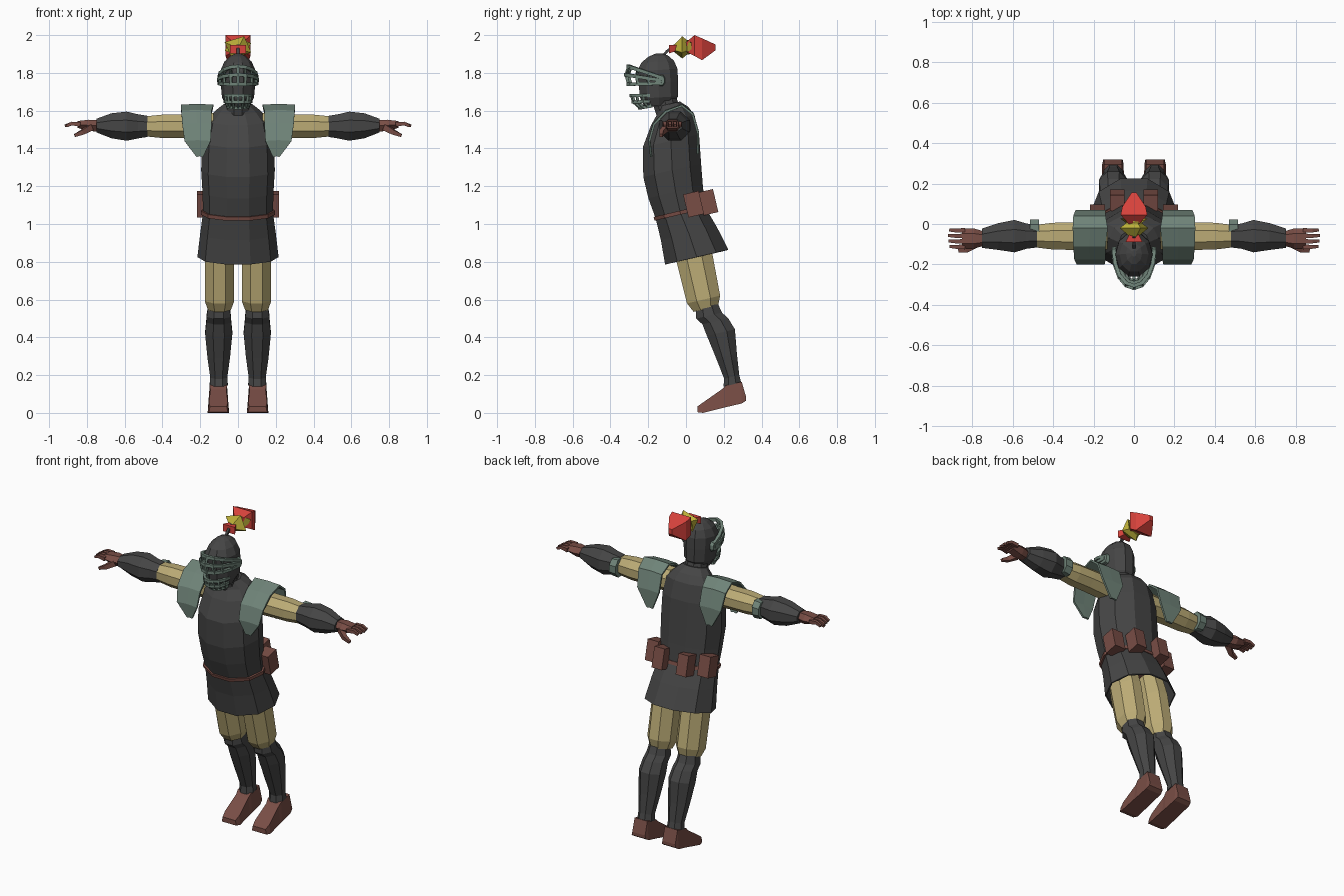
import bpy, bmesh, math
from mathutils import Vector

if "Cube" in bpy.data.objects:
    bpy.data.objects.remove(bpy.data.objects["Cube"], do_unlink=True)

LEAN = 0.23  # forward lean of the body, in radians


def material(name, rgb):
    m = bpy.data.materials.new(name)
    m.use_nodes = True
    m.diffuse_color = (*rgb, 1)
    m.node_tree.nodes["Principled BSDF"].inputs["Base Color"].default_value = (*rgb, 1)
    return m


CLOTH = material("dark grey", (0.06, 0.06, 0.06))
PLATE = material("grey green", (0.16, 0.23, 0.19))
TAN = material("tan", (0.5, 0.41, 0.18))
LEATHER = material("brown leather", (0.19, 0.075, 0.06))
RED = material("red", (0.68, 0.055, 0.045))
YELLOW = material("yellow", (0.5, 0.43, 0.04))


def build(name, shells, mat, cap=True, mirror=False, thick=0, loop=True):
    """Skin each shell, a list of rings with equal point counts."""
    bm = bmesh.new()
    for rings in shells:
        vs = [[bm.verts.new(p) for p in r] for r in rings]
        n = len(vs[0])
        for a, b in zip(vs, vs[1:]):
            for i in range(n if loop else n - 1):
                j = (i + 1) % n
                bm.faces.new((a[i], a[j], b[j], b[i]))
        if cap and loop:
            bm.faces.new(vs[0])
            bm.faces.new(vs[-1])
    bmesh.ops.recalc_face_normals(bm, faces=bm.faces)
    me = bpy.data.meshes.new(name)
    bm.to_mesh(me)
    bm.free()
    me.materials.append(mat)
    ob = bpy.data.objects.new(name, me)
    bpy.context.collection.objects.link(ob)
    if thick:
        ob.modifiers.new("Thickness", "SOLIDIFY").thickness = thick
    if mirror:
        ob.modifiers.new("Mirror", "MIRROR").use_mirror_merge = False
    return ob


def unit_ring(n):
    """Polygon with flat front, fitted to the unit box."""
    a = [-math.pi / 2 + math.pi / n + 2 * math.pi * i / n for i in range(n)]
    mx, my = max(map(math.cos, a)), max(map(math.sin, a))
    return [(math.cos(t) / mx, math.sin(t) / my) for t in a]


def zring(cx, cy, cz, rx, ry, n=10, tilt=LEAN):
    return [Vector((cx + rx * u, cy + ry * v * math.cos(tilt), cz + ry * v * math.sin(tilt)))
            for u, v in unit_ring(n)]


def xring(x, cy, cz, ry, rz, n=8):
    return [Vector((x, cy + ry * u, cz + rz * v)) for u, v in unit_ring(n)]


def yring(y, cz, rx, rz, spin=0):
    """Four-cornered ring facing along y, optionally spun."""
    c, s = math.cos(spin), math.sin(spin)
    return [Vector((rx * (u * c - v * s), y, cz + rz * (u * s + v * c)))
            for u, v in unit_ring(4)]


def rod(points, r, r_end=None, n=4):
    """Rings of a thin bar that follows the points."""
    pts = [Vector(p) for p in points]
    rings = []
    for i, p in enumerate(pts):
        d = pts[min(i + 1, len(pts) - 1)] - pts[max(i - 1, 0)]
        q = d.to_track_quat("Z", "Y")
        t = i / (len(pts) - 1)
        k = r if r_end is None else r + (r_end - r) * t
        rings.append([p + q @ Vector((u * k, v * k, 0)) for u, v in unit_ring(n)])
    return rings


# Tunic, skirt and belt
build("tunic", [[zring(0, y, z, rx, ry) for y, z, rx, ry in (
    (-.03, 1.06, .185, .134), (-.055, 1.17, .188, .148), (-.073, 1.285, .195, .157),
    (-.08, 1.44, .19, .153), (-.07, 1.55, .165, .118), (-.07, 1.6, .12, .085),
    (-.09, 1.635, .075, .06))]], CLOTH)
build("skirt", [[zring(0, .057, .825, .215, .172), zring(0, .015, .95, .2, .152),
                 zring(0, -.03, 1.06, .185, .134)]], CLOTH, cap=False, thick=.008)
build("belt", [[zring(0, -.028, 1.05, .197, .142), zring(0, -.033, 1.07, .197, .142)]], LEATHER)


def pouch(x, y, z, w, d, h):
    up = Vector((0, -math.sin(LEAN), math.cos(LEAN))) * h / 2
    mid = zring(x, y, z, w / 2, d / 2, 4)
    return [[p - up for p in mid], [p + up for p in mid]]


build("belt_pouches", [pouch(.18, .04, 1.105, .075, .085, .125),
                       pouch(.083, .118, 1.115, .07, .08, .125)], LEATHER, mirror=True)

# Neck and helmet
build("neck", [[zring(0, -.09, 1.58, .07, .065), zring(0, -.125, 1.69, .065, .065)]], CLOTH)
build("helmet", [[zring(0, y, z, rx, ry, 10, .06) for y, z, rx, ry in (
    (-.145, 1.625, .06, .075), (-.142, 1.67, .085, .1), (-.147, 1.75, .092, .105),
    (-.152, 1.815, .092, .107), (-.15, 1.86, .072, .086), (-.147, 1.89, .04, .05),
    (-.145, 1.903, .012, .015))]], CLOTH)


def arc(rx, y_back, y_front, z_back, z_front, steps=8):
    """Half oval around the front of the face."""
    out = []
    for i in range(steps + 1):
        t = math.pi * i / steps
        s = math.sin(t)
        out.append((rx * math.cos(t), y_back + (y_front - y_back) * s,
                    z_back + (z_front - z_back) * s))
    return out


def grille(name, arcs, picks, r):
    paths = [rod(a, r) for a in arcs]
    paths += [rod([a[i] for a in arcs], r * .8) for i in picks]
    return build(name, paths, PLATE)


# Barred visor and chin guard
grille("visor", [arc(.1, -.13, -.305, 1.775, 1.835), arc(.103, -.13, -.318, 1.76, 1.79),
                 arc(.1, -.13, -.305, 1.745, 1.74)], range(1, 8), .009)
grille("chin_guard", [arc(.07, -.19, -.29, 1.68, 1.68), arc(.068, -.19, -.28, 1.65, 1.645),
                      arc(.055, -.18, -.245, 1.625, 1.615)], range(1, 8), .008)
build("visor_hinges", [[xring(.088, -.13, 1.76, .02, .03), xring(.108, -.13, 1.76, .015, .024)]],
      PLATE, mirror=True)

# Plume
build("plume_stem", [rod([(0, -.13, 1.88), (0, -.1, 1.915), (0, -.06, 1.945)], .007)], CLOTH)
build("plume_base", [[yring(-.09, 1.925, .042, .022), yring(-.03, 1.935, .012, .012)]], RED)
build("plume_frill", [[yring(-.065, 1.93, .014, .014, .3), yring(-.02, 1.935, .055, .046, .35),
                       yring(.005, 1.935, .03, .03, .35), yring(.028, 1.938, .056, .03, -.3)]],
      YELLOW)
build("plume_tuft", [[yring(-.01, 1.935, .018, .018), yring(.045, 1.945, .066, .055),
                      yring(.085, 1.925, .058, .058), yring(.155, 1.935, .012, .016)]], RED)

# Shoulder plates: an arch of (y, z, inner x, outer x)
ARCH = ((-.19, 1.355, .185, .22), (-.2, 1.44, .145, .283), (-.175, 1.53, .14, .295),
        (-.11, 1.6, .14, .3), (-.02, 1.632, .13, .303), (.04, 1.585, .14, .3),
        (.07, 1.48, .14, .288), (.068, 1.37, .185, .225))
build("shoulder_plates", [[[Vector((a, y, z)), Vector(((a + b) / 2, y, z + .004)),
                            Vector((b, y, z))] for y, z, a, b in ARCH]],
      PLATE, thick=.012, mirror=True, loop=False)

# Arms
build("upper_arms", [[xring(x, -.06, 1.517, ry, rz) for x, ry, rz in (
    (.13, .065, .07), (.3, .068, .062), (.4, .066, .062), (.5, .054, .052))]],
    TAN, mirror=True)
build("forearms", [[xring(x, y, z, ry, rz) for x, y, z, ry, rz in (
    (.48, -.06, 1.517, .056, .056), (.53, -.06, 1.517, .062, .064),
    (.59, -.06, 1.518, .08, .077), (.67, -.062, 1.52, .066, .066),
    (.75, -.07, 1.521, .048, .036))]], CLOTH, mirror=True)
build("elbow_guards", [[xring(.47, -.022, 1.517, .045, .055), xring(.515, -.02, 1.517, .042, .05)]],
      PLATE, mirror=True)

# Gloved hands
build("palms", [[xring(x, -.072, z, ry, rz, 6) for x, z, ry, rz in (
    (.745, 1.52, .036, .03), (.79, 1.522, .05, .03), (.85, 1.527, .05, .018))]],
    LEATHER, mirror=True)
fingers = []
for i in range(4):
    y = -.032 - .027 * i
    tip = .918 - .006 * abs(i - 1.3)
    fingers.append(rod([(.835, y, 1.527), (.88, y, 1.532), (tip, y + .002, 1.519)], .012, .007))
fingers.append(rod([(.78, -.1, 1.512), (.825, -.128, 1.485), (.865, -.132, 1.468)], .017, .008))
build("fingers", fingers, LEATHER, mirror=True)

# Legs
build("breeches", [[zring(.098, y, z, rx, ry, 8) for y, z, rx, ry in (
    (.01, .96, .07, .085), (.045, .82, .077, .097), (.093, .6, .078, .09),
    (.105, .55, .06, .066))]], TAN, mirror=True)
build("leg_armour", [[zring(.102, y, z, rx, ry, 8) for y, z, rx, ry in (
    (.11, .57, .056, .058), (.122, .515, .064, .07), (.155, .485, .066, .07),
    (.185, .425, .072, .076), (.215, .3, .06, .056), (.242, .19, .045, .041),
    (.245, .15, .048, .048))]], CLOTH, mirror=True)


def foot_ring(y, low, high, bottom, top):
    return [Vector((.104 + sx, y, z)) for sx, z in (
        (-bottom, low), (bottom, low), (top, high), (-top, high))]


# Boots, heels raised by the lean
build("boots", [[foot_ring(.06, .004, .034, .05, .044), foot_ring(.09, 0, .055, .057, .05),
                 foot_ring(.19, .025, .125, .055, .042), foot_ring(.21, .03, .145, .054, .046),
                 foot_ring(.295, .05, .165, .053, .044), foot_ring(.318, .065, .085, .048, .044)]],
      LEATHER, mirror=True)
